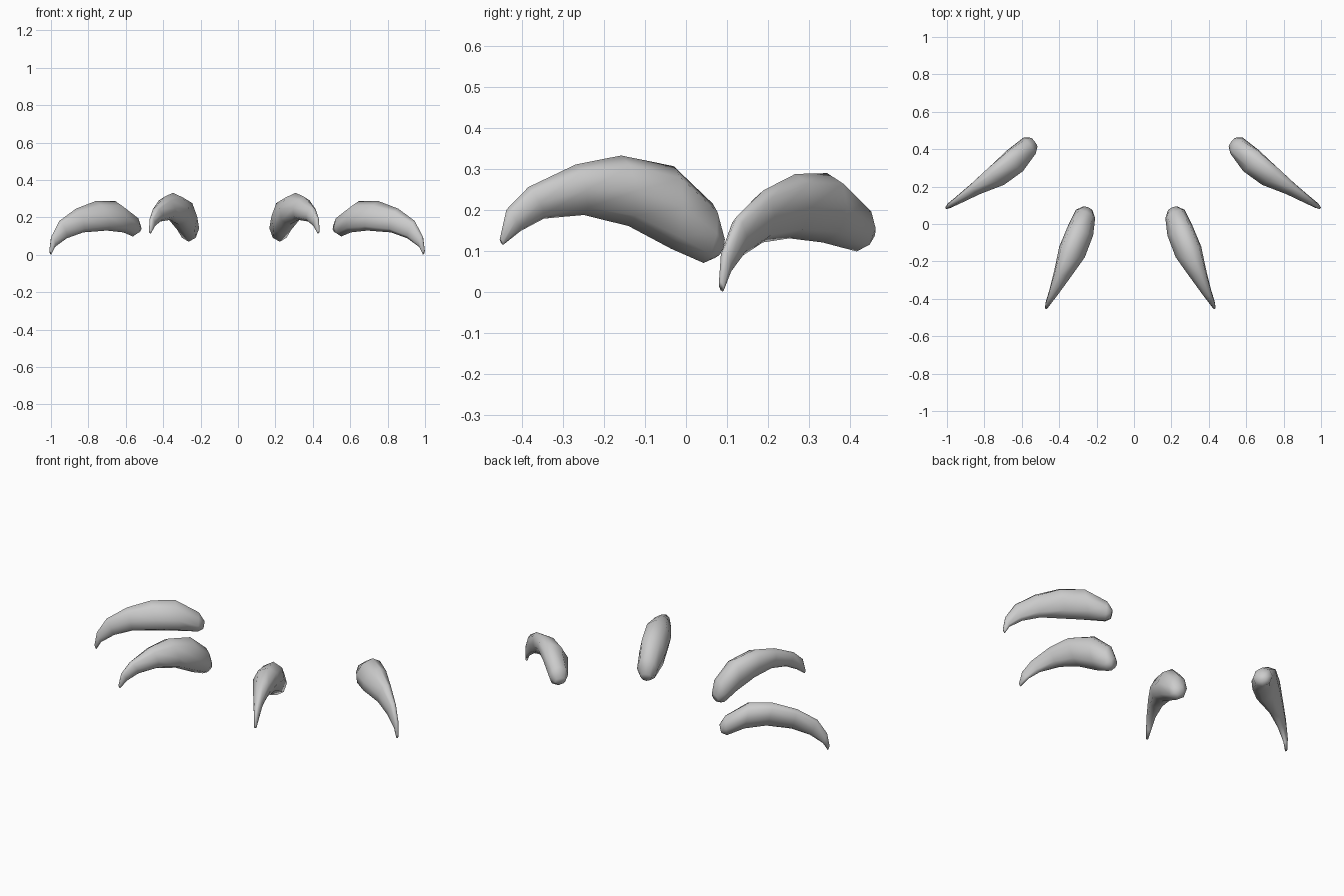
import bpy, bmesh, math
from mathutils import Vector

SIDES = 8


def claw(name, base, tip, rings, mirror=1, shift=0.0):
    """Loft rings (top t, top z, bottom t, bottom z, half width, sideways offset)."""
    base, tip = Vector((*base, 0)), Vector((*tip, 0))
    d = (tip - base).normalized()
    n = Vector((-d.y, d.x, 0))
    bm = bmesh.new()
    loops = []
    for tt, zt, tb, zb, hw, off in rings:
        top = base + d * tt + Vector((0, 0, zt))
        bot = base + d * tb + n * 2 * off + Vector((0, 0, zb))
        mid, up = (top + bot) / 2, (top - bot) / 2
        loop = []
        for i in range(SIDES):
            a = 2 * math.pi * i / SIDES
            p = mid + up * math.cos(a) + n * hw * math.sin(a)
            loop.append(bm.verts.new((p.x * mirror + shift, p.y, p.z)))
        loops.append(loop)
    for a, b in zip(loops, loops[1:]):
        for i in range(SIDES):
            j = (i + 1) % SIDES
            bm.faces.new((a[i], a[j], b[j], b[i]))
    bm.faces.new(loops[0])
    bm.faces.new(loops[-1])
    bmesh.ops.recalc_face_normals(bm, faces=bm.faces)
    for f in bm.faces:
        f.smooth = True
    me = bpy.data.meshes.new(name)
    bm.to_mesh(me)
    bm.free()
    ob = bpy.data.objects.new(name, me)
    bpy.context.collection.objects.link(ob)


# Outer claws: drooping tips reach the ground
outer = [
    (0.00, 0.160, 0.010, 0.115, 0.030, 0.0),
    (0.03, 0.212, 0.040, 0.098, 0.054, 0.0),
    (0.16, 0.289, 0.130, 0.120, 0.070, -0.018),
    (0.29, 0.287, 0.250, 0.130, 0.062, -0.024),
    (0.42, 0.247, 0.390, 0.120, 0.036, -0.012),
    (0.53, 0.182, 0.490, 0.088, 0.022, -0.005),
    (0.583, 0.100, 0.560, 0.042, 0.014, 0.0),
    (0.596, 0.025, 0.586, 0.000, 0.007, 0.0),
]

# Inner claws: taller arch, pointing forward
inner = [
    (0.012, 0.135, 0.030, 0.083, 0.030, 0.0),
    (0.038, 0.215, 0.062, 0.070, 0.056, 0.0),
    (0.141, 0.306, 0.140, 0.105, 0.072, -0.010),
    (0.280, 0.332, 0.250, 0.160, 0.074, -0.012),
    (0.400, 0.310, 0.370, 0.187, 0.049, -0.010),
    (0.525, 0.255, 0.480, 0.178, 0.026, -0.005),
    (0.583, 0.200, 0.545, 0.148, 0.015, 0.0),
    (0.600, 0.130, 0.592, 0.114, 0.007, 0.0),
]

# Each pair is mirrored with a slight sideways shift
for side, m in (("right", 1), ("left", -1)):
    claw("outer_claw_" + side, (0.525, 0.44), (1.0, 0.085), outer, m, -0.005)
    claw("inner_claw_" + side, (0.22, 0.10), (0.45, -0.45), inner, m, -0.02)
